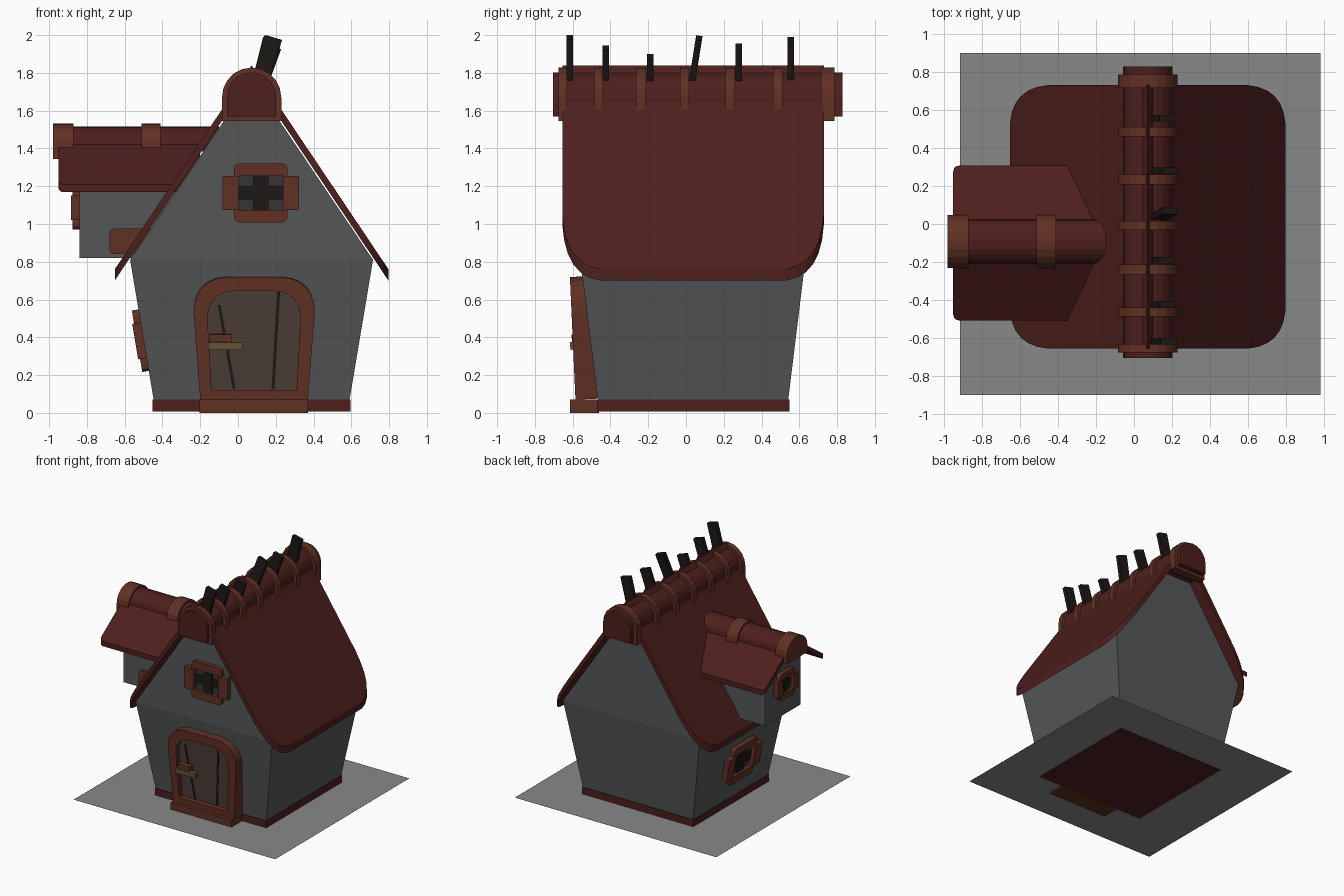
import bpy, bmesh
from math import cos, sin, pi, radians
from mathutils import Matrix, Vector

if "Cube" in bpy.data.objects:
    bpy.data.objects.remove(bpy.data.objects["Cube"])

CX, CY = 0.072, 0.037          # house centre line
DY = -0.1                      # dormer centre line


def mat(name, rgb):
    m = bpy.data.materials.new(name)
    m.diffuse_color = (*rgb, 1)
    m.use_nodes = True
    m.node_tree.nodes["Principled BSDF"].inputs["Base Color"].default_value = m.diffuse_color
    return m


ROOF = mat("roof_red", (0.075, 0.014, 0.012))
TRIM = mat("trim_brown", (0.12, 0.03, 0.017))
WALL = mat("wall_grey", (0.09, 0.095, 0.097))
GROUND = mat("ground_grey", (0.25, 0.25, 0.25))
DOOR = mat("door_wood", (0.07, 0.045, 0.037))
BLACK = mat("black_wood", (0.012, 0.009, 0.008))
GLASS = mat("glass", (0.035, 0.035, 0.04))
BRASS = mat("brass", (0.13, 0.085, 0.04))

# Local frames: u across, v up, n outward
FRONT = Matrix(((1, 0, 0, 0), (0, 0, -1, 0), (0, 1, 0, 0), (0, 0, 0, 1)))
LEFT = Matrix(((0, 0, -1, 0), (-1, 0, 0, 0), (0, 1, 0, 0), (0, 0, 0, 1)))


def frame(base, loc, tilt=0):
    return Matrix.Translation(loc) @ base @ Matrix.Rotation(radians(tilt), 4, 'X')


def finish(name, bm, material):
    bmesh.ops.recalc_face_normals(bm, faces=bm.faces)
    me = bpy.data.meshes.new(name)
    bm.to_mesh(me)
    bm.free()
    me.materials.append(material)
    ob = bpy.data.objects.new(name, me)
    bpy.context.collection.objects.link(ob)
    return ob


def prism(name, pts, d0, d1, m, material, hole=None):
    """Extrude an outline from depth d0 to d1, optionally with a matching hole."""
    bm = bmesh.new()
    loops = [[bm.verts.new(m @ Vector((u, v, d))) for u, v in ring]
             for ring in ([pts, hole] if hole else [pts]) for d in (d0, d1)]
    n = len(pts)
    pairs = [(0, 1), (1, 3), (3, 2), (2, 0)] if hole else [(0, 1)]
    for a, b in pairs:
        for i in range(n):
            j = (i + 1) % n
            bm.faces.new((loops[a][i], loops[a][j], loops[b][j], loops[b][i]))
    if not hole:
        bm.faces.new(loops[0])
        bm.faces.new(loops[1])
    return finish(name, bm, material)


def rect(u0, u1, v0, v1):
    return [(u0, v0), (u1, v0), (u1, v1), (u0, v1)]


def rounded(pts, radii, seg=5):
    out = []
    for i, (p, r) in enumerate(zip(pts, radii)):
        p, a, b = Vector(p), Vector(pts[i - 1]), Vector(pts[(i + 1) % len(pts)])
        if r == 0:
            out.append(p)
            continue
        s, e = p + (a - p).normalized() * r, p + (b - p).normalized() * r
        for k in range(seg + 1):
            t = k / seg
            out.append(s * (1 - t) ** 2 + p * (1.7 * t * (1 - t))
                       + (s + e) * (0.15 * t * (1 - t)) + e * t * t)
    return out


def roof_side(name, pts, height, thick, material):
    """Lift a plan outline onto a slope, with vertical thickness."""
    bm = bmesh.new()
    top = [bm.verts.new((x, y, height(x, y))) for x, y in pts]
    low = [bm.verts.new((x, y, height(x, y) - thick)) for x, y in pts]
    bm.faces.new(top)
    bm.faces.new(low)
    for i in range(len(pts)):
        j = (i + 1) % len(pts)
        bm.faces.new((top[i], top[j], low[j], low[i]))
    return finish(name, bm, material)


def barrel(half, z0, zs, z1, cu, seg=10):
    """Ridge cap section: flat bottom, short sides and an arched top."""
    arch = [(cu + half * cos(pi * k / seg), zs + (z1 - zs) * sin(pi * k / seg))
            for k in range(seg + 1)]
    return [(cu - half, z0), (cu + half, z0)] + arch


def window(name, m, w, h):
    """Four chunky bars round a glazed opening of half size w, h."""
    b, o = 0.07 * h / 0.095, 0.035
    for s, side in ((1, "top"), (-1, "bottom")):
        pts = [(-w - .025, s * h), (w + .025, s * h),
               (w + .025, s * (h + b)), (-w - .025, s * (h + b))]
        prism(f"{name}_{side}_bar", rounded(pts, (0, 0, .03, .03), 3), -.03, o, m, TRIM)
    for s, side in ((1, "right"), (-1, "left")):
        a, c = sorted((s * w, s * (w + b * 1.3)))
        prism(f"{name}_{side}_bar", rect(a, c, -h, h), -.03, o + .01, m, TRIM)
    prism(f"{name}_glass", rect(-w, w, -h, h), -.03, .006, m, GLASS)
    prism(f"{name}_upright", rect(-w * .35, w * .35, -h, h), 0, .018, m, BLACK)
    prism(f"{name}_crossbar", rect(-w, w, -h * .4, h * .4), 0, .014, m, BLACK)


# Ground sheet
bm = bmesh.new()
bm.faces.new([bm.verts.new((x, y, 0.014)) for x, y in rect(-.915, .98, -.9, .9)])
finish("ground", bm, GROUND)

# Plinth and walls with gables
prism("plinth", rect(-.452, .596, .008, .072), -.547, .472, FRONT, ROOF)
bm = bmesh.new()
for hx, y0, y1, z in ((.517, -.465, .54, .06), (.643, -.56, .632, .81), (0, -.56, .632, 1.765)):
    for y in (y0, y1):
        for s in ((-1, 1) if hx else (1,)):
            bm.verts.new((CX + s * hx, y, z))
bmesh.ops.convex_hull(bm, input=bm.verts)
bmesh.ops.dissolve_limit(bm, angle_limit=.01, verts=bm.verts, edges=bm.edges)
finish("house_walls", bm, WALL)

# Main roof, two slopes with rounded eave corners
for s, side in ((1, "right"), (-1, "left")):
    plan = [(0, -.655), (.724, -.655), (.724, .73), (0, .73)]
    pts = rounded(plan, (0, .2, .2, 0), 6)
    roof_side(f"roof_{side}", [(CX + s * u, v) for u, v in pts],
              lambda x, y: 1.84 - abs(x - CX) * 1.49, .06, ROOF)

# Main ridge cap and its bands
prism("ridge_cap", barrel(.13, 1.57, 1.67, 1.803, CX), -.828, .703, FRONT, ROOF)
for i, (a, b) in enumerate(((-.675, -.63), (-.487, -.44), (-.265, -.213), (-.032, .017),
                            (.208, .26), (.46, .51), (.715, .785))):
    z0 = 1.545 if i in (0, 6) else 1.58
    prism(f"ridge_band_{i}", barrel(.157, z0, 1.67, 1.828, CX), -b, -a, FRONT, TRIM)

# Leaning ridge spikes
for i, (y, top, tilt, lean) in enumerate(((-.615, 2, 15, 0), (-.425, 1.945, 18, 0),
                                          (-.19, 1.9, 20, 0), (.03, 2, 17, -9),
                                          (.28, 1.955, 20, 0), (.555, 1.99, 14, 0))):
    t = radians(tilt)
    length = (top - 1.74 - .043 * sin(t)) / cos(t)
    m = (Matrix.Translation((.115, y, 1.74)) @ Matrix.Rotation(radians(lean), 4, 'X')
         @ Matrix.Rotation(t, 4, 'Y') @ FRONT)
    prism(f"ridge_spike_{i}", rect(-.043, .043, 0, length), -.017, .017, m, BLACK)

# Dormer on the left: walls, roof, cap and bands (u = -y)
prism("dormer_walls", [(-DY - .24, .82), (-DY + .24, .82), (-DY + .24, 1.26),
                       (-DY, 1.435), (-DY - .24, 1.26)], .3, .84, LEFT, WALL)
for s, side in ((1, "back"), (-1, "front")):
    plan = [(-.2, 0), (-.95, 0), (-.95, .407), (-.2, .407)]
    pts = rounded(plan, (0, 0, .03, 0), 3)
    roof_side(f"dormer_roof_{side}", [(u, DY + s * v) for u, v in pts],
              lambda x, y: 1.495 - abs(y - DY) * .7, .042, ROOF)
prism("dormer_cap", barrel(.115, 1.385, 1.42, 1.515, -DY - .008), .1, .965, LEFT, ROOF)
for i, (a, b) in enumerate(((.87, .98), (.41, .512))):
    prism(f"dormer_band_{i}", barrel(.138, 1.345, 1.41, 1.532, -DY - .008), a, b, LEFT, TRIM)
prism("dormer_side_plate", rounded(rect(-.68, -.42, .84, .975), (.025, 0, 0, .025), 3),
      .3, .365, FRONT, TRIM)

# Windows: gable, lower left wall, dormer
window("gable_window", frame(FRONT, (.12, -.56, 1.165)), .117, .09)
window("side_window", frame(LEFT, (-.5, -.01, .385), 9.6), .13, .095)
window("dormer_window", frame(LEFT, (-.84, DY - .015, 1.085)), .075, .065)

# Door step, arched frame, door, planks and handle
prism("door_step", rect(-.205, .37, 0, .07), .46, .615, FRONT, TRIM)
m = frame(FRONT, (0, -.582, 0), 2.6)
outer = rounded([(-.2, .07), (.37, .07), (.42, .72), (-.25, .72)], (0, 0, .19, .19), 6)
inner = rounded([(-.14, .12), (.31, .12), (.34, .648), (-.17, .648)], (0, 0, .15, .15), 6)
prism("door_frame", outer, -.12, 0, m, TRIM, hole=inner)
prism("door_panel", inner, -.11, -.04, m, DOOR)
for i, (a, b, top) in enumerate(((-.02, -.1, .57), (.185, .215, .635))):
    prism(f"door_groove_{i}", [(a - .008, .125), (a + .008, .125), (b + .008, top),
                               (b - .008, top)], -.045, -.036, m, BLACK)
prism("handle_block", rect(-.145, -.035, .365, .415), -.045, .005, m, TRIM)
prism("handle_bar", rect(-.16, .025, .335, .375), -.02, .015, m, BRASS)
